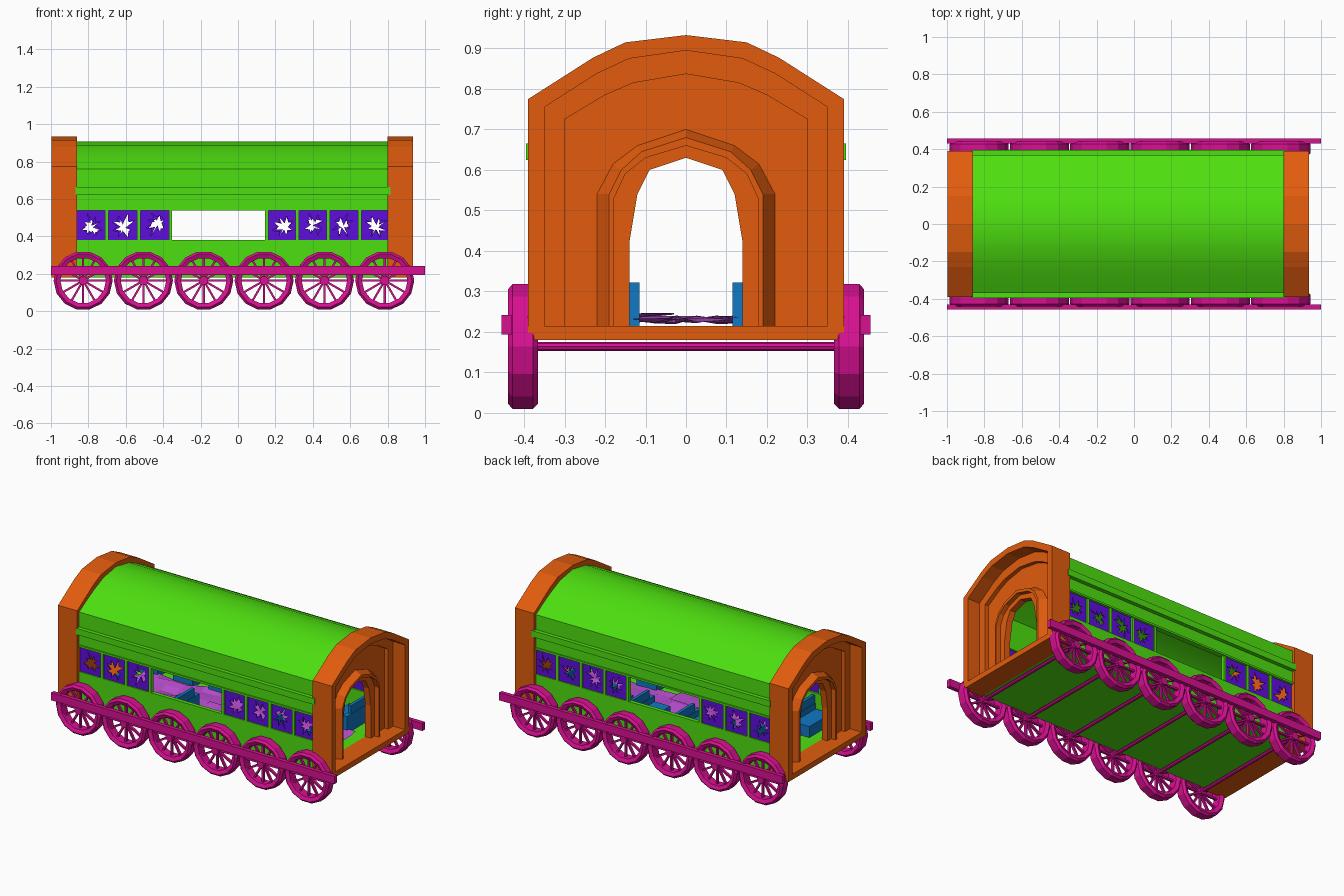
import bpy, bmesh, math, random
from mathutils import Matrix, Vector

random.seed(4)
cube = bpy.data.objects.get("Cube")
if cube:
    bpy.data.objects.remove(cube, do_unlink=True)


def material(name, r, g, b):
    m = bpy.data.materials.new(name)
    m.use_nodes = True
    m.diffuse_color = (r, g, b, 1)
    m.node_tree.nodes["Principled BSDF"].inputs["Base Color"].default_value = (r, g, b, 1)
    return m


ORANGE = material("orange", 0.76, 0.107, 0.004)
GREEN = material("green", 0.076, 0.745, 0.005)
MAGENTA = material("magenta", 0.70, 0.005, 0.29)
PURPLE = material("purple", 0.114, 0.004, 0.73)
BLUE = material("blue", 0.005, 0.19, 0.55)
ORCHID = material("orchid", 0.51, 0.08, 0.66)


def finish(bm, name, mat, smooth=None, recalc=True):
    if recalc:
        bmesh.ops.recalc_face_normals(bm, faces=bm.faces)
    mesh = bpy.data.meshes.new(name)
    bm.to_mesh(mesh)
    bm.free()
    mesh.materials.append(mat)
    ob = bpy.data.objects.new(name, mesh)
    bpy.context.collection.objects.link(ob)
    if smooth:
        bpy.ops.object.select_all(action="DESELECT")
        ob.select_set(True)
        bpy.context.view_layer.objects.active = ob
        bpy.ops.object.shade_smooth_by_angle(angle=math.radians(smooth))
    return ob


def add_box(bm, x0, x1, y0, y1, z0, z1):
    mid = Vector((x0 + x1, y0 + y1, z0 + z1)) / 2
    size = Matrix.Diagonal((x1 - x0, abs(y1 - y0), z1 - z0, 1))
    bmesh.ops.create_cube(bm, size=1, matrix=Matrix.Translation(mid) @ size)


def mirrored(half):
    """Full outline from its +y half, listed bottom to top."""
    return half + [(-y, z) for y, z in reversed(half) if y > 0]


def loft(bm, rings, closed):
    """Skin a list of point rings; closed joins the last to the first."""
    rows = [[bm.verts.new(p) for p in ring] for ring in rings]
    pairs = list(zip(rows, rows[1:])) + ([(rows[-1], rows[0])] if closed else [])
    for a, b in pairs:
        for i in range(len(a)):
            j = (i + 1) % len(a)
            bm.faces.new((a[i], a[j], b[j], b[i]))
    return rows


def prism(name, mat, outline, x0, x1, smooth=None):
    bm = bmesh.new()
    rows = loft(bm, [[(x, y, z) for y, z in outline] for x in (x0, x1)], False)
    for r in rows:
        bm.faces.new(r)
    finish(bm, name, mat, smooth)


# End portals: stepped arches around an open doorway
outer = [(.39, .18), (.39, .775), (.23, .877), (.15, .915), (0, .933)]
rim = [(.35, .215), (.35, .755), (.22, .838), (.14, .875), (0, .895)]
step = [(.30, .215), (.30, .725), (.20, .785), (.13, .815), (0, .837)]
arch = [(.22, .215), (.22, .54), (.18, .615), (.12, .66), (0, .70)]
arch_face = [(.19, .215), (.19, .54), (.16, .60), (.11, .645), (0, .68)]
arch_in = [(.178, .215), (.178, .53), (.15, .59), (.10, .63), (0, .66)]
door = [(.14, .215), (.14, .42), (.12, .54), (.09, .60), (0, .63)]
sections = [(outer, 0), (outer, .135), (rim, .135), (rim, .05), (step, .05), (step, .025),
            (arch, .025), (arch_face, .07), (arch_in, .07), (arch_in, .04), (door, .04), (door, 0)]
for name, x, s in (("left_portal", .80, 1), ("right_portal", -.862, -1)):
    bm = bmesh.new()
    loft(bm, [[(x + s * d, y, z) for y, z in mirrored(half)] for half, d in sections], True)
    bmesh.ops.dissolve_degenerate(bm, dist=1e-5, edges=bm.edges)
    finish(bm, name, ORANGE)

# Carriage body: lower tub and roof shell
X0, X1 = -.862, .80
tub = [(.37, .38), (.37, .18)]
tub_in = [(.345, .215), (.345, .38)]
tub_outline = tub + [(-y, z) for y, z in reversed(tub)] + [(-y, z) for y, z in reversed(tub_in)] + tub_in
prism("lower_body", GREEN, tub_outline, X0, X1)
roof = [(.37, .54), (.37, .76), (.29, .808), (.22, .845), (.13, .885), (0, .908)]
roof_in = [(y * .93, max(.54, z - .025)) for y, z in roof]
prism("roof", GREEN, mirrored(roof) + mirrored(roof_in)[::-1], X0, X1, 35)

# Trim rails and window posts on both sides
gap0, gap1 = -.352, .144
panes = [(-.862 + .17 * i, -.71 + .17 * i) for i in range(3)]
panes += [(.16 + .167 * i, .307 + .167 * i) for i in range(4)]
for name, s in (("back", 1), ("front", -1)):
    bm = bmesh.new()
    add_box(bm, -.868, .815, s * .35, s * .395, .625, .665)
    add_box(bm, -.862, .80, s * .35, s * .378, .54, .552)
    finish(bm, name + "_trim", GREEN)
    bm = bmesh.new()
    for x in [p[1] for p in panes[:6]] + [gap1]:
        add_box(bm, x, x + .018, s * .35, s * .372, .38, .54)
    finish(bm, name + "_window_posts", GREEN)

    # Broken panes: thin sheets with a jagged hole
    bm = bmesh.new()
    for x0, x1 in panes:
        hw, hh = (x1 - x0) / 2 + .001, .08
        cx, cz = (x0 + x1) / 2, .46
        ox, oz = random.uniform(-.02, .02), random.uniform(-.02, .02)
        edge, hole = [], []
        for k in range(16):
            a = math.tau * k / 16
            c, d = math.cos(a), math.sin(a)
            m = max(abs(c), abs(d))
            px, pz = hw * c / m, hh * d / m
            t = random.uniform(.5, .85) if k % 2 else random.uniform(.12, .4)
            edge.append((cx + px, cz + pz))
            hole.append((cx + ox + (px - ox) * t, cz + oz + (pz - oz) * t))
        loft(bm, [[(x, s * y, z) for x, z in ring] for ring, y in
                  ((edge, .357), (hole, .357), (hole, .363), (edge, .363))], True)
    finish(bm, name + "_broken_panes", PURPLE)

# Wheels: faceted rim, hub and spokes
WZ, SIDES = .164, 14
wheel_x = [-.828 + .3225 * i for i in range(6)]
rim_profile = [(.145, .365), (.158, .378), (.158, .428), (.145, .44), (.122, .43), (.122, .375)]


def add_cylinder(bm, x, y, r, length, sides):
    turn = Matrix.Translation((x, y, WZ)) @ Matrix.Rotation(math.pi / 2, 4, "X")
    bmesh.ops.create_cone(bm, cap_ends=True, segments=sides, radius1=r, radius2=r,
                          depth=length, matrix=turn)


for name, s in (("back", 1), ("front", -1)):
    for n, x in enumerate(wheel_x):
        bm = bmesh.new()
        angles = [math.tau * (k + .5) / SIDES for k in range(SIDES)]
        loft(bm, [[(x + r * math.sin(a), s * y, WZ + r * math.cos(a)) for a in angles]
                  for r, y in rim_profile], True)
        add_cylinder(bm, x, s * .405, .024, .06, 10)
        for k in range(12):
            turn = Matrix.Rotation(math.tau * k / 12, 4, "Y")
            place = Matrix.Translation((x, s * .405, WZ)) @ turn @ Matrix.Translation((0, 0, .073))
            bmesh.ops.create_cube(bm, size=1, matrix=place @ Matrix.Diagonal((.011, .016, .108, 1)))
        finish(bm, f"{name}_wheel_{n + 1}", MAGENTA)
    # Side coupling rail
    bm = bmesh.new()
    add_box(bm, -1, 1, s * .43, s * .456, .193, .242)
    finish(bm, name + "_side_rail", MAGENTA)

bm = bmesh.new()
for x in wheel_x:
    add_cylinder(bm, x, 0, .011, .80, 8)
finish(bm, "axles", MAGENTA)

# Seats: cushion with an upright back, in two rows either side of the aisle
seat_x = {1: [-.72, -.47, -.22, .10, .36, .62], -1: [-.72, -.26, .36, .62]}
for s, places in seat_x.items():
    for n, x in enumerate(places):
        bm = bmesh.new()
        add_box(bm, x - .07, x + .07, s * .115, s * .335, .215, .285)
        add_box(bm, x + .04, x + .07, s * .115, s * .335, .285, .322)
        add_box(bm, x + .045, x + .065, s * .16, s * .335, .322, .372)
        finish(bm, f"{'back' if s > 0 else 'front'}_seat_{n + 1}", BLUE)

# Crumpled carpet on the floor
bm = bmesh.new()
bmesh.ops.create_grid(bm, x_segments=14, y_segments=5, size=1,
                      matrix=Matrix.Diagonal((.74, .13, 1, 1)))
for v in bm.verts:
    v.co.z = .219 + random.uniform(0, .022)
finish(bm, "carpet", ORCHID, recalc=False)

# Fallen cloth in the wide window bay
bm = bmesh.new()
bmesh.ops.create_grid(bm, x_segments=4, y_segments=4, size=1,
                      matrix=Matrix.Translation((-.02, -.18, 0)) @ Matrix.Diagonal((.16, .15, 1, 1)))
for v in bm.verts:
    v.co.z = .235 + random.uniform(0, .012) + max(0, -v.co.y - .18) * .4
finish(bm, "fallen_cloth", ORCHID, recalc=False)
